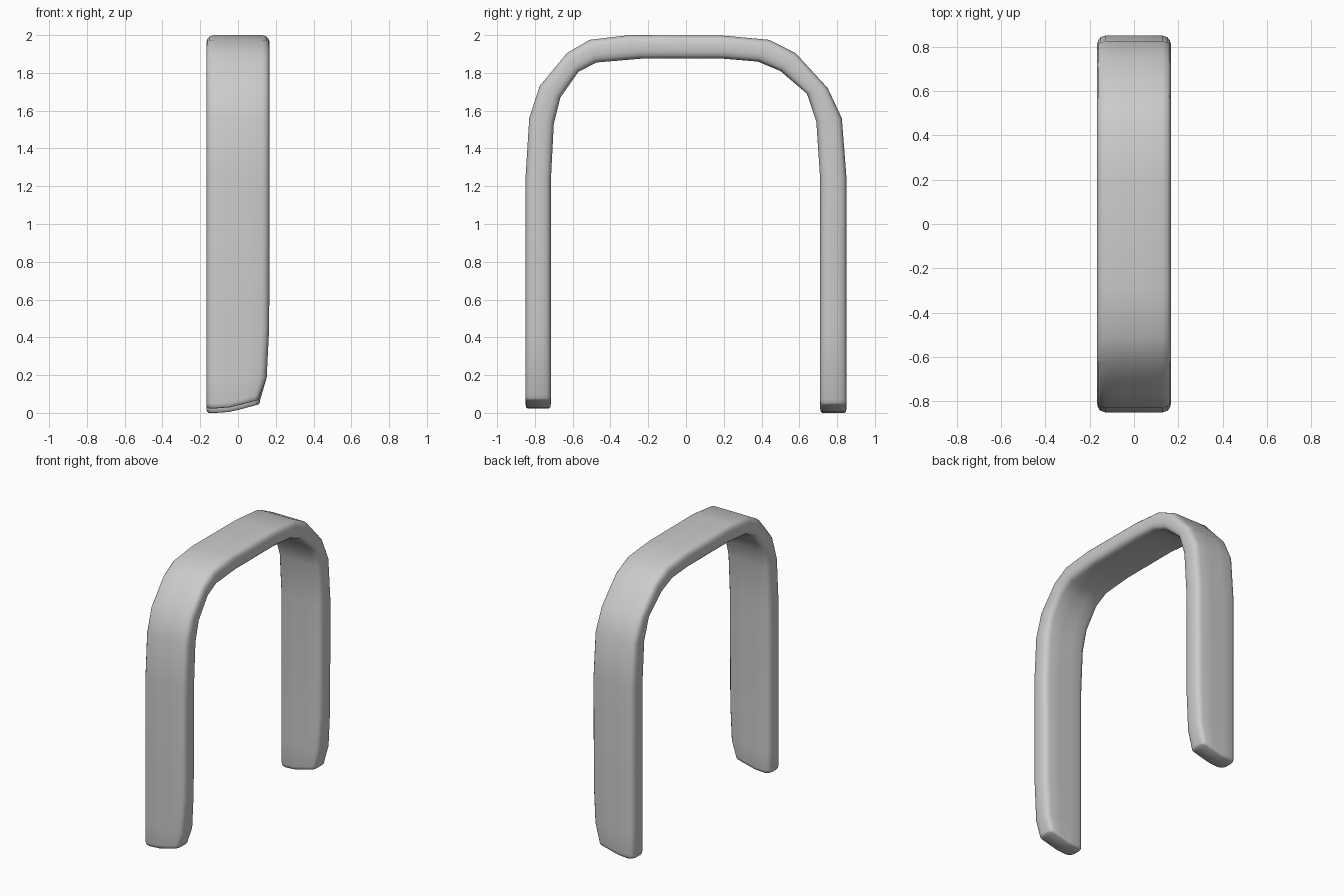
import bpy, bmesh, math

if "Cube" in bpy.data.objects:
    bpy.data.objects.remove(bpy.data.objects["Cube"])

W = 0.168            # half width of the band
RX, RV = 0.04, 0.32  # corner rounding: across the width, through the thickness (0..1)

# Outer and inner side profile of the arch: (outer y, outer z, inner y, inner z)
ARCH = [
    (-.85, 1.24, -.715, 1.24), (-.83, 1.56, -.70, 1.53), (-.775, 1.73, -.665, 1.67),
    (-.63, 1.905, -.57, 1.805), (-.51, 1.975, -.475, 1.855), (-.30, 2.0, -.24, 1.875),
    (.20, 1.997, .20, 1.875), (.44, 1.975, .38, 1.86), (.58, 1.905, .50, 1.81),
    (.75, 1.72, .64, 1.69), (.825, 1.56, .69, 1.54), (.85, 1.24, .71, 1.24)]


def section():
    """Rounded band section as (x, v); the second half mirrors the first in v."""
    half = []
    for k in range(4):
        a = math.radians(90 * (k + 0.5) / 4)
        half.append((-W + RX * (1 - math.cos(a)), 1 - RV * (1 - math.sin(a)) if k else 1 - RV))
    half[0] = (-W, 1 - RV)
    half[-1] = (-W + RX, 1.0)
    half += [(-.05, 1.0), (.04, 1.0)]
    half += [(-x, v) for x, v in reversed(half[:4])]
    return half + [(x, 1 - v) for x, v in reversed(half)]


SEC = section()
N = len(SEC)


def squeeze(x, xmax):
    """Pull the +x side of the section in to xmax."""
    return x if x < 0 else x * xmax / W


def foot_z(x, base, v):
    """Foot underside: level at -x, sweeping up toward +x."""
    rise = 0.045 * max(0, (x + .07) / .18) ** 1.1
    return base + rise


bm = bmesh.new()


def arch_ring(oy, oz, iy, iz):
    return [bm.verts.new((x, iy + (oy - iy) * v, iz + (oz - iz) * v)) for x, v in SEC]


def leg_rings(oy, iy, base):
    """Rings going down a leg to its tapered, slanted foot."""
    rings = []
    for z, xmax in ((.45, .165), (.19, .152)):
        rings.append([bm.verts.new((squeeze(x, xmax), iy + (oy - iy) * v, z)) for x, v in SEC])
    for lift, shrink in ((.025, 1.0), (.006, .975), (0, .92)):
        ring = []
        for x, v in SEC:
            px = squeeze(x, .118) * shrink
            pv = .5 + (v - .5) * (1 - (1 - shrink) * 2)
            ring.append(bm.verts.new((px, iy + (oy - iy) * pv, foot_z(px, base, v) + lift)))
        rings.append(ring)
    return rings


# Full sweep: front foot, up over the arch, down to the back foot
front = leg_rings(-.85, -.715, .027)
back = leg_rings(.85, .71, .003)
rings = front[::-1] + [arch_ring(*p) for p in ARCH] + back
for a, b in zip(rings, rings[1:]):
    for i in range(N):
        j = (i + 1) % N
        bm.faces.new((a[i], a[j], b[j], b[i]))

# Foot soles
for ring in (rings[0], rings[-1]):
    for i in range(N // 2 - 1):
        bm.faces.new((ring[i], ring[i + 1], ring[N - 2 - i], ring[N - 1 - i]))

# Stand the band on the ground
low = min(v.co.z for v in bm.verts)
for v in bm.verts:
    if v.co.z < .4:
        v.co.z -= low
bmesh.ops.recalc_face_normals(bm, faces=bm.faces)

mesh = bpy.data.meshes.new("arch_band")
bm.to_mesh(mesh)
bm.free()
band = bpy.data.objects.new("arch_band", mesh)
bpy.context.collection.objects.link(band)
bpy.context.view_layer.objects.active = band
band.select_set(True)
bpy.ops.object.shade_smooth_by_angle(angle=math.radians(60))
